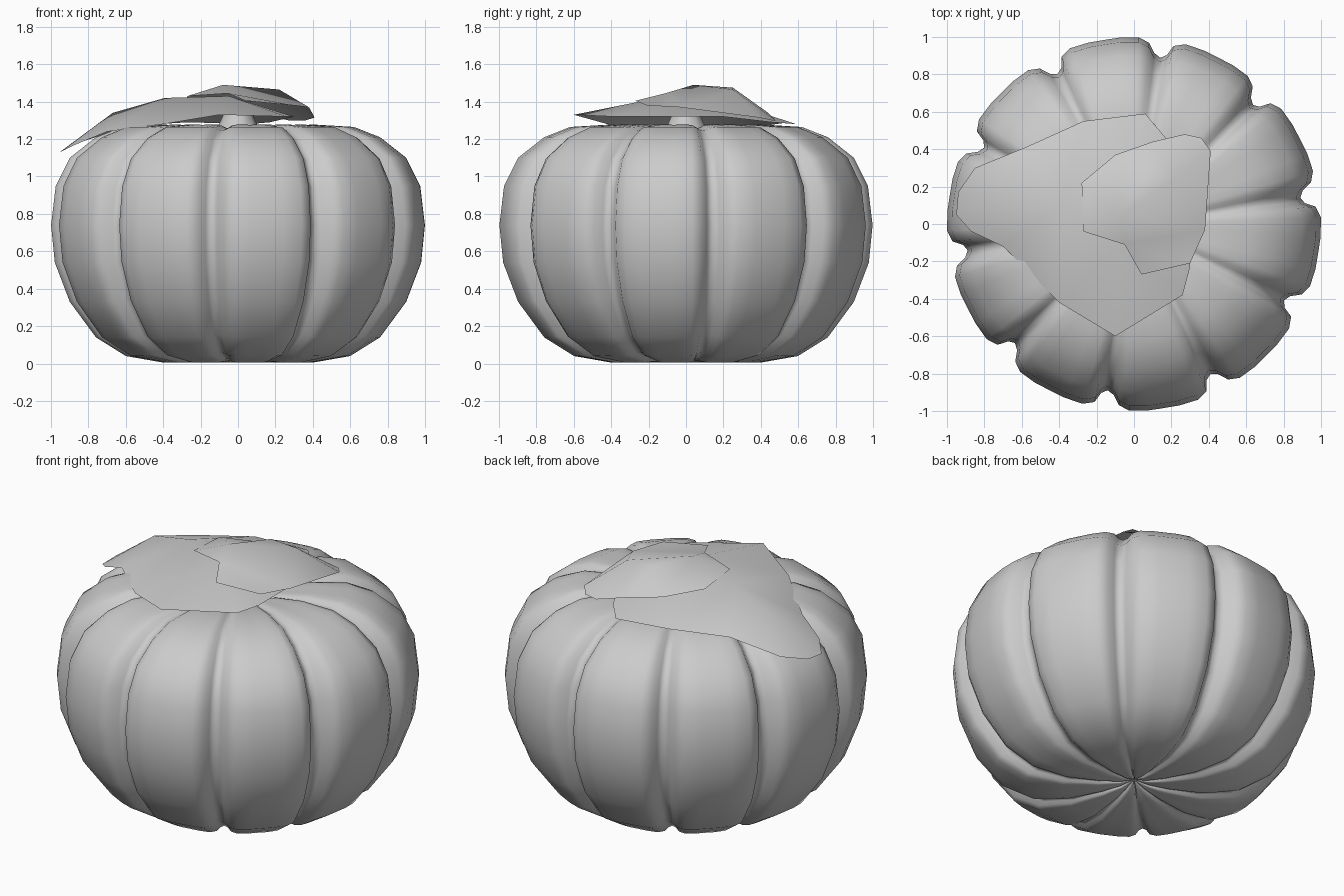
import bpy, bmesh, math
from mathutils import Vector
from mathutils.geometry import delaunay_2d_cdt

cube = bpy.data.objects.get("Cube")
if cube:
    bpy.data.objects.remove(cube)

grey = bpy.data.materials.new("plain grey")
grey.use_nodes = True
GREY = (0.6, 0.6, 0.6, 1)
grey.diffuse_color = GREY
grey.node_tree.nodes["Principled BSDF"].inputs["Base Color"].default_value = GREY


def add_object(name, bm, angle):
    mesh = bpy.data.meshes.new(name)
    bm.to_mesh(mesh)
    bm.free()
    mesh.materials.append(grey)
    obj = bpy.data.objects.new(name, mesh)
    bpy.context.collection.objects.link(obj)
    bpy.ops.object.select_all(action="DESELECT")
    obj.select_set(True)
    bpy.context.view_layer.objects.active = obj
    bpy.ops.object.shade_smooth_by_angle(angle=math.radians(angle))
    return obj


def lathe(name, profile, section, angle):
    """Sweep a (radius, height) profile round z; section holds (degrees, depth)."""
    bm = bmesh.new()
    rings = []
    for r, z in profile:
        ring = []
        for deg, depth in section:
            a = math.radians(deg)
            rr = r * (1 - depth)
            zz = MID + (z - MID) * (1 - 0.3 * depth)
            ring.append(bm.verts.new((rr * math.cos(a), rr * math.sin(a), zz)))
        rings.append(ring)
    n = len(section)
    for low, high in zip(rings, rings[1:]):
        for i in range(n):
            j = (i + 1) % n
            bm.faces.new((low[i], low[j], high[j], high[i]))
    bmesh.ops.remove_doubles(bm, verts=bm.verts, dist=0.0005)
    return add_object(name, bm, angle)


# Pumpkin body: ten broad lobes parted by narrow grooves
MID = 0.66
body_profile = [(0, 0.06), (0.08, 0.03), (0.2, 0.012), (0.4, 0.005), (0.6, 0.04),
                (0.76, 0.14), (0.9, 0.33), (0.98, 0.54), (1.0, 0.74), (0.975, 0.95),
                (0.9, 1.1), (0.76, 1.21), (0.62, 1.265), (0.42, 1.277),
                (0.25, 1.26), (0.12, 1.22), (0, 1.16)]
lobe = [(0, 0.1), (2.2, 0.08), (4.2, 0.028), (7.5, 0.002), (13, 0),
        (18, 0.003), (23, 0), (29, 0), (32.5, 0.025), (34, 0.08)]
section = [(9 + 36 * k + d, depth) for k in range(10) for d, depth in lobe]
lathe("pumpkin_body", body_profile, section, 60)

# Stem: a short taper below the leaves
stem_profile = [(0, 1.15), (0.16, 1.15), (0.11, 1.26), (0.075, 1.34), (0.07, 1.4), (0, 1.4)]
lathe("stem", stem_profile, [(k * 36, 0) for k in range(10)], 40)


def leaf(name, outline, ridge):
    """Thin sheet stretched over its rim and raised ridge points."""
    points = [Vector(p) for p in outline + ridge]
    n = len(outline)
    flat = [p.to_2d() for p in points]
    rim = [(i, (i + 1) % n) for i in range(n)]
    verts, _, faces, origin, _, _ = delaunay_2d_cdt(flat, rim, [], 1, 1e-5)
    bm = bmesh.new()
    made = [bm.verts.new((v.x, v.y, points[src[0]].z)) for v, src in zip(verts, origin)]
    for f in faces:
        bm.faces.new([made[i] for i in f])
    bmesh.ops.recalc_face_normals(bm, faces=bm.faces)
    if sum(f.normal.z for f in bm.faces) < 0:
        bmesh.ops.reverse_faces(bm, faces=bm.faces)
    return add_object(name, bm, 60)


leaf("large_leaf",
     [(-0.95, 0.05, 1.13), (-0.94, 0.17, 1.14), (-0.85, 0.3, 1.18), (-0.58, 0.41, 1.27),
      (-0.27, 0.55, 1.29), (0.06, 0.59, 1.28), (0.17, 0.46, 1.29), (0.3, 0.2, 1.32),
      (0.3, -0.23, 1.32), (0.26, -0.38, 1.32), (-0.1, -0.6, 1.33), (-0.4, -0.42, 1.28),
      (-0.7, -0.12, 1.24), (-0.87, -0.04, 1.17)],
     [(-0.67, 0.15, 1.34), (-0.39, 0.08, 1.42), (-0.05, -0.1, 1.43), (-0.05, 0.25, 1.39)])

leaf("small_leaf",
     [(-0.28, 0.22, 1.41), (-0.1, 0.37, 1.37), (0.1, 0.44, 1.34), (0.27, 0.48, 1.3),
      (0.36, 0.46, 1.3), (0.41, 0.39, 1.315), (0.38, -0.03, 1.37), (0.3, -0.21, 1.38),
      (0.04, -0.27, 1.405), (-0.05, -0.11, 1.445), (-0.27, -0.04, 1.43)],
     [(-0.08, 0.04, 1.49), (0.05, 0.25, 1.475), (0.22, 0.25, 1.465)])
